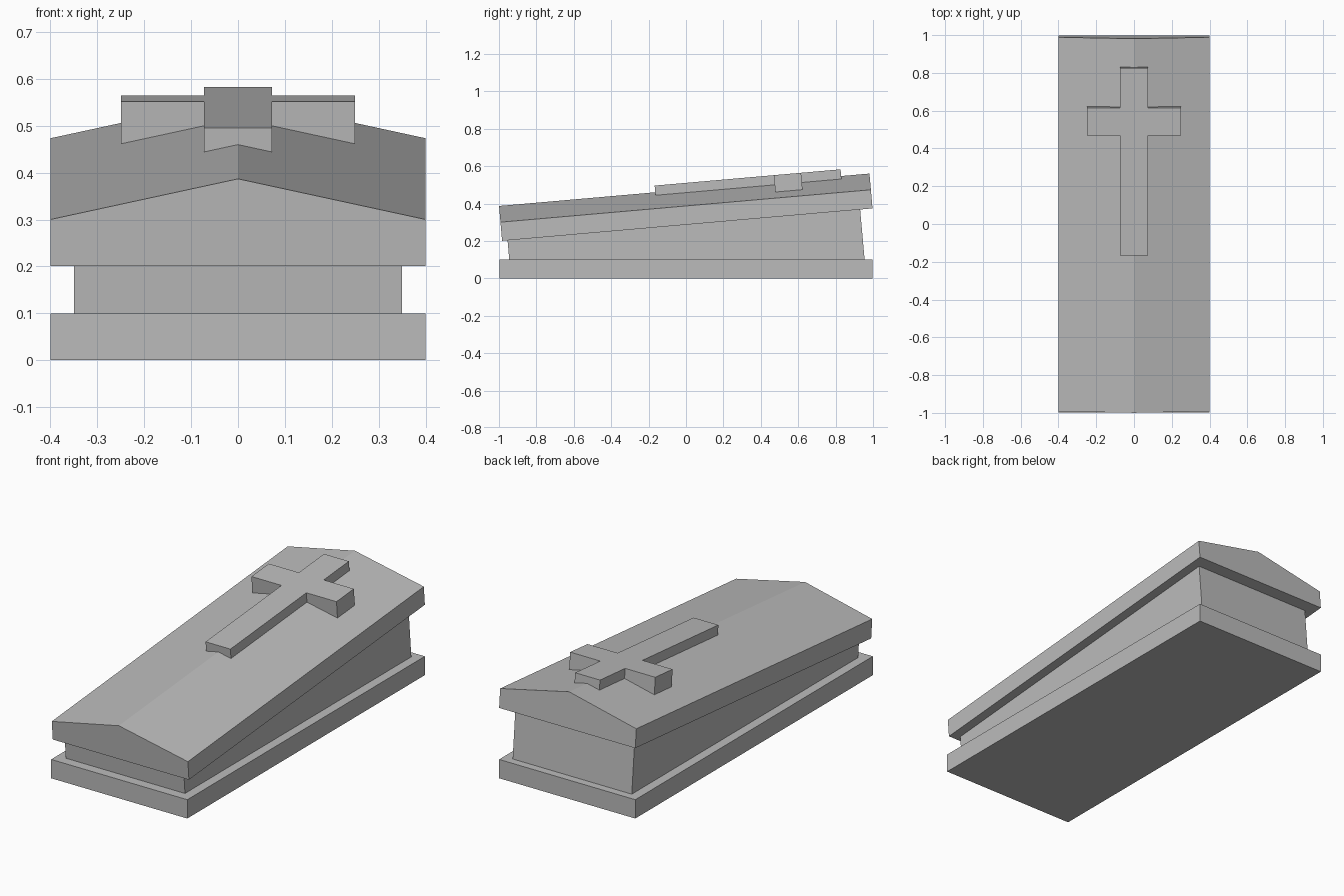
import bpy
import math
from mathutils import Matrix, Vector

cube = bpy.data.objects.get("Cube")
if cube:
    bpy.data.objects.remove(cube, do_unlink=True)

stone = bpy.data.materials.new("grey_stone")
stone.use_nodes = True
GREY = (0.5, 0.5, 0.5, 1)
stone.diffuse_color = GREY
stone.node_tree.nodes["Principled BSDF"].inputs["Base Color"].default_value = GREY


def prism(name, outline, axis, start, end, matrix=Matrix()):
    """Extrude a closed 2D outline along an axis (x: outline is yz, y: xz, z: xy)."""
    def point(a, b, t):
        return {"x": (t, a, b), "y": (a, t, b), "z": (a, b, t)}[axis]

    n = len(outline)
    verts = [matrix @ Vector(point(a, b, t)) for t in (start, end) for a, b in outline]
    faces = [list(range(n)), list(range(n, 2 * n))]
    faces += [[i, (i + 1) % n, n + (i + 1) % n, n + i] for i in range(n)]
    mesh = bpy.data.meshes.new(name)
    mesh.from_pydata(verts, [], faces)
    mesh.materials.append(stone)
    obj = bpy.data.objects.new(name, mesh)
    bpy.context.collection.objects.link(obj)
    # make all faces point outwards
    import bmesh
    bm = bmesh.new()
    bm.from_mesh(mesh)
    bmesh.ops.recalc_face_normals(bm, faces=bm.faces)
    bm.to_mesh(mesh)
    bm.free()
    return obj


# Flat plinth
prism("base_slab", [(-0.4, -0.997), (0.4, -0.997), (0.4, 0.997), (-0.4, 0.997)], "z", 0, 0.1)

# Recessed body, wedge-shaped under the sloping lid
prism("tomb_body", [(-0.945, 0.1), (0.955, 0.1), (0.931, 0.369), (-0.954, 0.204)], "x", -0.35, 0.35)

# The lid and the cross share one tilted frame
tilt = Matrix.Translation((0, 0.007, 0.2872)) @ Matrix.Rotation(math.radians(5), 4, "X")

# Gabled lid
prism("gabled_lid", [(-0.4, 0), (0.4, 0), (0.4, 0.1), (0, 0.187), (-0.4, 0.1)],
      "y", -0.994, 0.994, tilt)

# Raised cross, sunk into the lid
right_half = [(0.073, -0.156), (0.073, 0.484), (0.25, 0.484),
              (0.25, 0.63), (0.073, 0.63), (0.073, 0.842)]
left_half = [(-x, y) for x, y in reversed(right_half)]
prism("raised_cross", right_half + left_half, "z", 0.12, 0.223, tilt)
